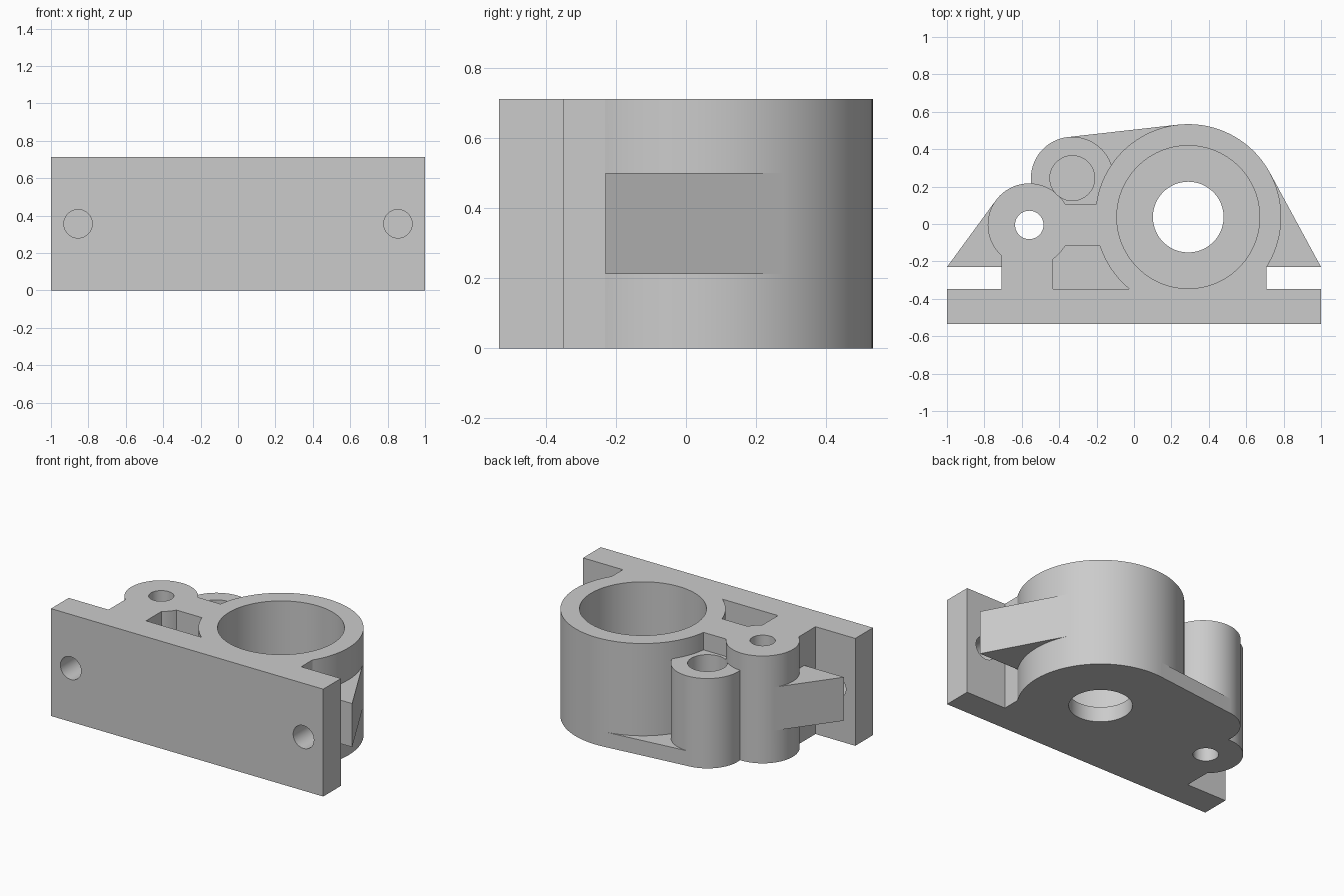
import bpy, bmesh, math
from mathutils import Vector, Matrix

cube = bpy.data.objects.get("Cube")
if cube:
    bpy.data.objects.remove(cube, do_unlink=True)

HEIGHT = 0.713
FLOOR = 0.1

# Centres and radii of the three round bosses
MAIN, MAIN_R = Vector((0.29, 0.037)), 0.497
PIVOT, PIVOT_R = Vector((-0.56, -0.005)), 0.222
SOCKET, SOCKET_R = Vector((-0.33, 0.245)), 0.221

grey = bpy.data.materials.new("plain_grey")
grey.use_nodes = True
colour = (0.6, 0.6, 0.6, 1)
grey.diffuse_color = colour
grey.node_tree.nodes["Principled BSDF"].inputs["Base Color"].default_value = colour


def prism(name, points, z0, z1):
    """Extrude a flat outline from z0 to z1."""
    bm = bmesh.new()
    face = bm.faces.new([bm.verts.new((p[0], p[1], z0)) for p in points])
    top = bmesh.ops.extrude_face_region(bm, geom=[face])["geom"]
    verts = [v for v in top if isinstance(v, bmesh.types.BMVert)]
    bmesh.ops.translate(bm, verts=verts, vec=(0, 0, z1 - z0))
    bmesh.ops.recalc_face_normals(bm, faces=bm.faces)
    mesh = bpy.data.meshes.new(name)
    bm.to_mesh(mesh)
    bm.free()
    mesh.materials.append(grey)
    obj = bpy.data.objects.new(name, mesh)
    bpy.context.scene.collection.objects.link(obj)
    return obj


def box(name, x0, x1, y0, y1, z0=0, z1=HEIGHT):
    return prism(name, [(x0, y0), (x1, y0), (x1, y1), (x0, y1)], z0, z1)


def cylinder(name, centre, radius, z0=0, z1=HEIGHT, sides=96):
    angles = [math.tau * i / sides for i in range(sides)]
    pts = [(centre[0] + radius * math.cos(a), centre[1] + radius * math.sin(a)) for a in angles]
    return prism(name, pts, z0, z1)


def tangent(c1, r1, c2, r2, side):
    """Touching points of the outer tangent line of two circles."""
    d = c2 - c1
    a = math.atan2(d.y, d.x) + side * math.acos((r1 - r2) / d.length)
    n = Vector((math.cos(a), math.sin(a)))
    return c1 + n * r1, c2 + n * r2


def combine(body, part, operation):
    mod = body.modifiers.new(part.name, 'BOOLEAN')
    mod.operation = operation
    mod.solver = 'EXACT'
    mod.object = part
    bpy.context.view_layer.objects.active = body
    bpy.ops.object.modifier_apply(modifier=mod.name)
    bpy.data.objects.remove(part, do_unlink=True)


def wedge(name, centre, radius, side):
    """Bolt lug running from a plate end to a boss."""
    tip = Vector((side, -0.23))
    touch, _ = tangent(centre, radius, tip, 0, side)
    return prism(name, [tip, touch, centre, (side * 0.6, -0.23)], 0.212, 0.501)


# Mounting plate, then everything fused to it
body = box("bearing_bracket", -1, 1, -0.534, -0.348)
t1, t2 = tangent(MAIN, MAIN_R, SOCKET, SOCKET_R, -1)
solids = [
    cylinder("main_boss", MAIN, MAIN_R),
    box("right_block", 0, 0.708, -0.4, 0),
    cylinder("pivot_boss", PIVOT, PIVOT_R),
    box("left_block", -0.708, -0.432, -0.4, -0.02),
    box("web", -0.45, -0.1, -0.118, 0.105),
    box("pocket_floor", -0.5, 0.1, -0.4, -0.05, 0, FLOOR),
    cylinder("socket_boss", SOCKET, SOCKET_R, 0, 0.597),
    prism("socket_floor", [MAIN, t1, t2, SOCKET], 0, FLOOR),
    wedge("left_lug", MAIN, MAIN_R, 1),
    wedge("right_lug", PIVOT, PIVOT_R, -1),
]
for part in solids:
    combine(body, part, 'UNION')

# Bores and bolt holes
holes = [
    cylinder("main_bore", MAIN, 0.382, FLOOR, 1),
    cylinder("shaft_hole", MAIN, 0.189, -1, 1),
    cylinder("pivot_hole", PIVOT, 0.076, -1, 1, 48),
    cylinder("socket_hole", SOCKET, 0.12, FLOOR, 1, 48),
]
for side in (-1, 1):
    bolt = cylinder("bolt_hole", (side * 0.855, HEIGHT / 2), 0.076, 0.29, 0.7, 48)
    bolt.data.transform(Matrix.Rotation(math.radians(90), 4, 'X'))
    holes.append(bolt)
for part in holes:
    combine(body, part, 'DIFFERENCE')

# Smooth round walls, keep machined edges crisp
bpy.ops.object.select_all(action='DESELECT')
body.select_set(True)
bpy.context.view_layer.objects.active = body
bpy.ops.object.shade_smooth_by_angle(angle=math.radians(20))
